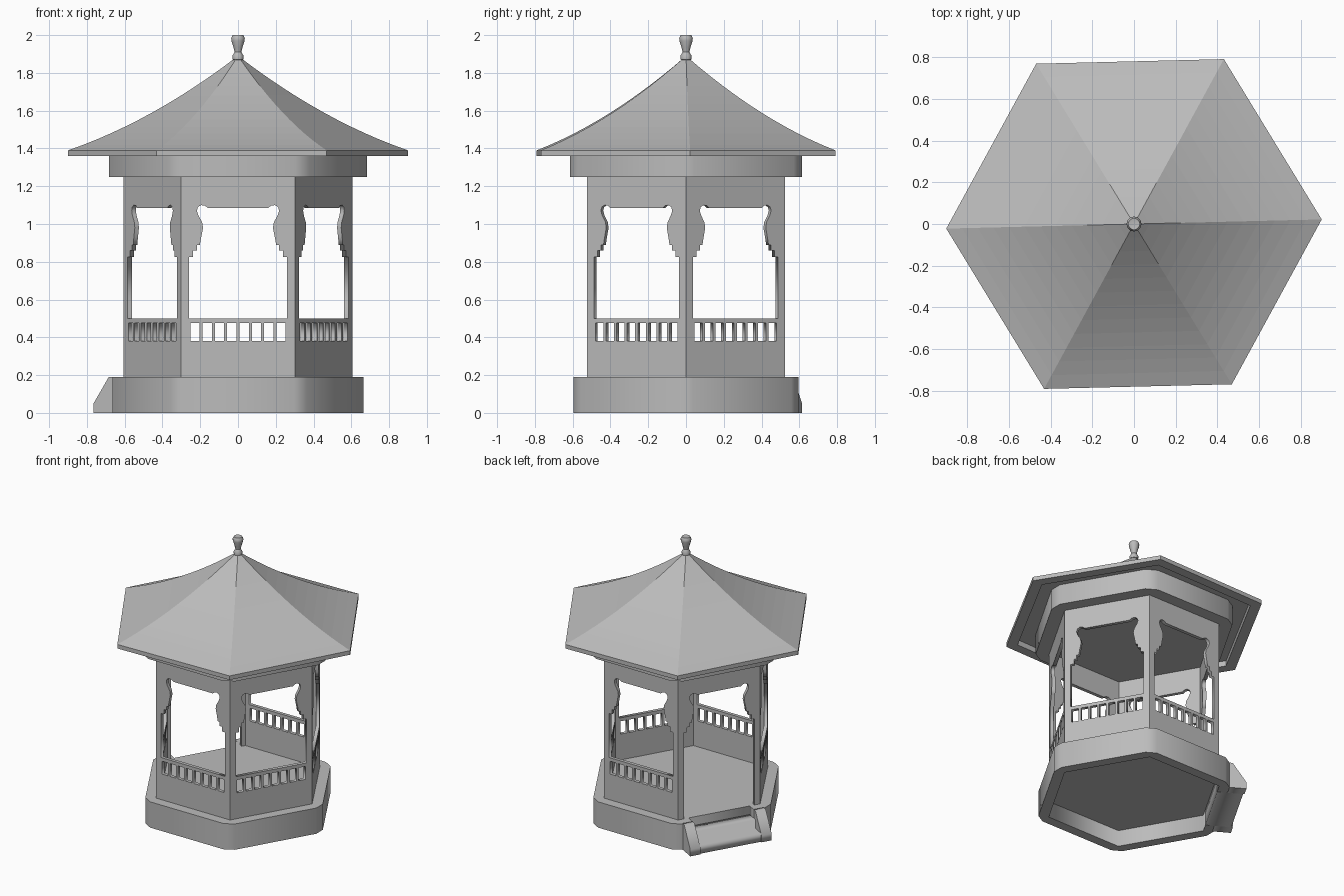
import bpy, bmesh
from math import pi, sin, cos, radians, sqrt
from mathutils import Matrix, Vector

cube = bpy.data.objects.get("Cube")
if cube:
    bpy.data.objects.remove(cube, do_unlink=True)

stone = bpy.data.materials.new("stone grey")
GREY = (0.5, 0.5, 0.5, 1)
stone.use_nodes = True
stone.diffuse_color = GREY
stone.node_tree.nodes["Principled BSDF"].inputs["Base Color"].default_value = GREY

WALL, BASE, CORNICE = 0.524, 0.595, 0.613   # centre-to-face distances
FLOOR, TOP, EAVE = 0.19, 1.25, 1.36
DOOR = 150                                  # direction of the entrance


def add(name, mesh):
    obj = bpy.data.objects.new(name, mesh)
    bpy.context.scene.collection.objects.link(obj)
    mesh.materials.clear()
    mesh.materials.append(stone)
    return obj


def prism(name, outlines, depth, matrix):
    """Extrude a flat outline (later outlines are holes), centred on its plane."""
    curve = bpy.data.curves.new(name, "CURVE")
    curve.dimensions, curve.fill_mode, curve.extrude = "2D", "BOTH", depth / 2
    for pts in outlines:
        spline = curve.splines.new("POLY")
        spline.points.add(len(pts) - 1)
        for p, (x, y) in zip(spline.points, pts):
            p.co = (x, y, 0, 1)
        spline.use_cyclic_u = True
    temp = bpy.data.objects.new(name + " outline", curve)
    bpy.context.scene.collection.objects.link(temp)
    graph = bpy.context.evaluated_depsgraph_get()
    mesh = bpy.data.meshes.new_from_object(temp.evaluated_get(graph))
    bpy.data.objects.remove(temp, do_unlink=True)
    mesh.transform(matrix)
    return add(name, mesh)


def slab(name, outline, low, high, turn=0):
    place = Matrix.Translation((0, 0, (low + high) / 2)) @ Matrix.Rotation(radians(turn), 4, "Z")
    return prism(name, [outline], high - low, place)


def frame(x_axis, y_axis, origin):
    """Matrix that stands a flat outline on the given axes."""
    x, y = Vector(x_axis), Vector(y_axis)
    m = Matrix((x, y, x.cross(y))).transposed().to_4x4()
    m.translation = origin
    return m


def hexagon(apothem, cut=0):
    """Hexagon with a face towards +x; cut trims each corner."""
    pts = []
    for k in range(6):
        a = radians(30 + 60 * k)
        r = apothem / cos(pi / 6) - cut
        for s in ((-1, 1) if cut else (0,)):
            h = s * cut * sqrt(3)
            pts.append((r * cos(a) - h * sin(a), r * sin(a) + h * cos(a)))
    return pts


def lathe(name, profile, sides, turn=0):
    """Spin a radius-height profile; zero radius closes to a point."""
    bm = bmesh.new()
    rings = []
    for r, z in profile:
        n = sides if r else 1
        rings.append([bm.verts.new((r * cos(turn + 2 * pi * i / sides),
                                    r * sin(turn + 2 * pi * i / sides), z)) for i in range(n)])
    for a, b in zip(rings, rings[1:]):
        for i in range(sides):
            j = (i + 1) % sides
            quad = [a[i % len(a)], a[j % len(a)], b[j % len(b)], b[i % len(b)]]
            bm.faces.new(list(dict.fromkeys(quad)))
    bmesh.ops.recalc_face_normals(bm, faces=bm.faces)
    mesh = bpy.data.meshes.new(name)
    bm.to_mesh(mesh)
    bm.free()
    return add(name, mesh)


# Plinth ring with a notch for the steps, and the floor inside it
STEP = 0.225
plinth = [(BASE, STEP)] + hexagon(BASE, 0.022) + [(BASE, -STEP), (WALL, -STEP)]
plinth += hexagon(WALL)[::-1] + [(WALL, STEP)]
slab("plinth", plinth, 0, FLOOR, DOOR)
slab("floor", hexagon(WALL), 0.12, FLOOR, DOOR)

# Entrance steps and their sloping side blocks
a = radians(DOOR)
out, side = Vector((cos(a), sin(a), 0)), Vector((-sin(a), cos(a), 0))
rise = FLOOR / 3
treads = [(WALL, 0), (0.7, 0), (0.7, rise), (0.615, rise), (0.615, 2 * rise), (WALL, 2 * rise)]
prism("entrance_steps", [treads], 2 * STEP, frame(out, (0, 0, 1), (0, 0, 0)))
slope = [(BASE - 0.01, 0), (0.71, 0), (0.71, 0.05), (0.617, FLOOR), (BASE - 0.01, FLOOR)]
for s, label in ((-1, "first"), (1, "second")):
    prism(label + "_step_side", [slope], 0.3 - STEP,
          frame(out, (0, 0, 1), side * s * (0.3 + STEP) / 2))

# Wall panels: carved bracket contour, window opening and slatted rail
half = WALL / sqrt(3)
GAP, RAIL, SLATS = 0.26, 0.5, 8
bracket = [(GAP, 0.825), (0.237, 0.825), (0.237, 0.86), (0.217, 0.86), (0.217, 0.89),
           (0.202, 0.89), (0.195, 0.93), (0.185, 0.98), (0.19, 1.01), (0.21, 1.045),
           (0.218, 1.07), (0.212, 1.09), (0.195, 1.1), (0.175, 1.097), (0.16, 1.085)]
arch = bracket + [(-x, z) for x, z in reversed(bracket)]
window = [(GAP, RAIL)] + arch + [(-GAP, RAIL)]
pitch = 2 * GAP / SLATS
slots = []
for i in range(SLATS):
    l, r = -GAP + i * pitch + 0.008, -GAP + (i + 1) * pitch - 0.008
    slots.append([(l, 0.38), (r, 0.38), (r, 0.475), (l, 0.475)])
outer = [(half, FLOOR), (half, TOP), (-half, TOP), (-half, FLOOR)]
doorway = outer + [(-GAP, FLOOR)] + arch[::-1] + [(GAP, FLOOR)]
THICK = 0.025
for angle in range(30, 390, 60):
    a = radians(angle)
    place = frame((-sin(a), cos(a), 0), (0, 0, 1),
                  Vector((cos(a), sin(a), 0)) * (WALL - THICK / 2))
    if angle == DOOR:
        prism("doorway_wall", [doorway], THICK, place)
    else:
        prism("railed_wall", [outer, window] + slots, THICK, place)

# Cornice under the roof
slab("cornice", hexagon(CORNICE, 0.025), TOP, EAVE + 0.04, 30 + 60)

# Swept roof with a recessed underside, turned very slightly
R, STEPS = 0.9, 12
profile = [(0, EAVE + 0.04), (0.82, EAVE + 0.04), (0.82, EAVE), (R, EAVE)]
for i in range(STEPS + 1):
    t = i / STEPS
    profile.append((R * (1 - t), EAVE + 0.03 + 0.5 * (0.62 * t + 0.38 * t * t)))
lathe("roof", profile, 6, radians(1.4))

# Finial
finial = lathe("finial", [(0, 1.86), (0.028, 1.87), (0.03, 1.89), (0.018, 1.91), (0.024, 1.935),
                          (0.035, 1.97), (0.036, 1.985), (0.028, 2.0), (0, 1.995)], 12)
bpy.context.view_layer.objects.active = finial
finial.select_set(True)
bpy.ops.object.shade_smooth_by_angle(angle=radians(40))
